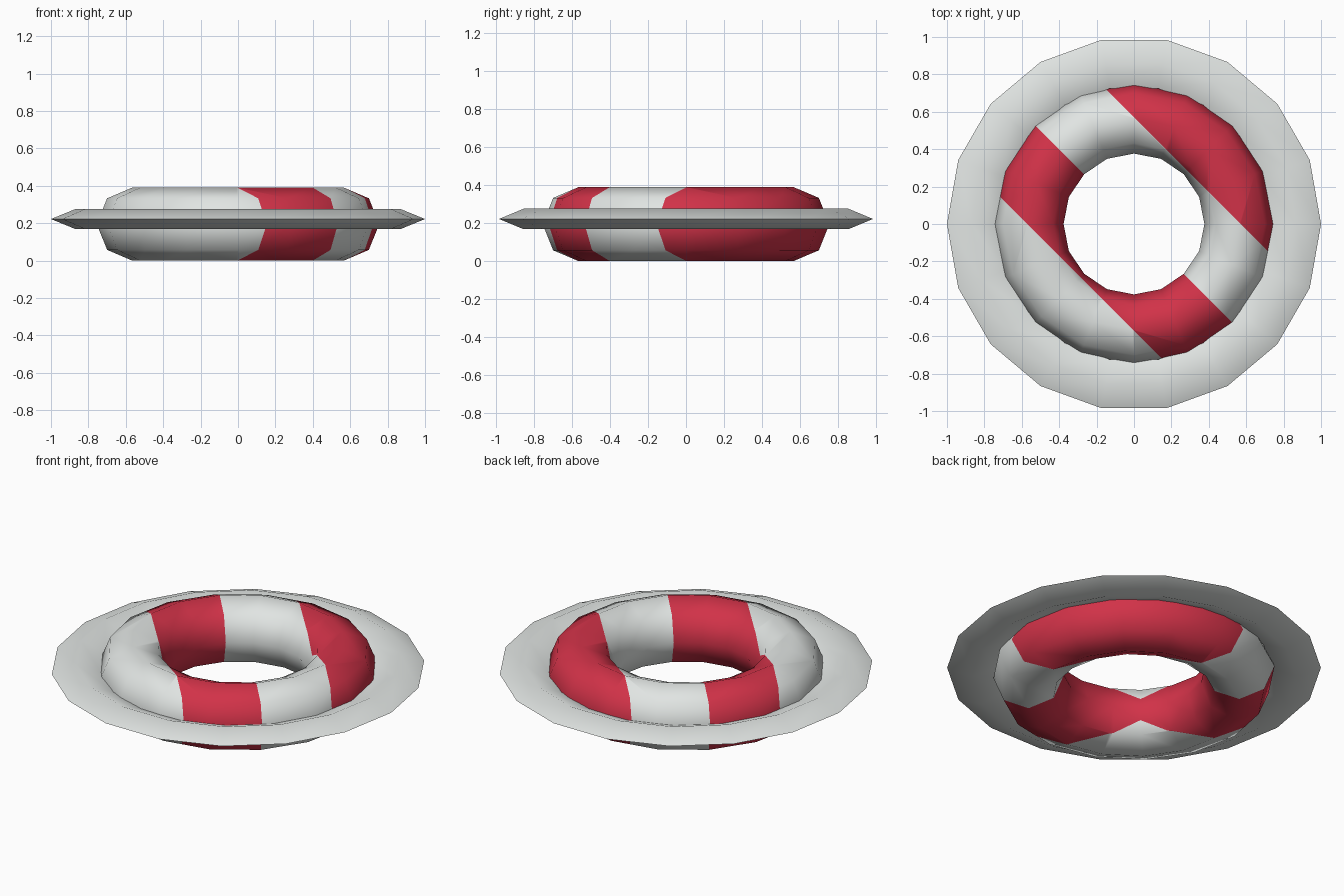
import bpy, bmesh, math
from mathutils import Vector

if "Cube" in bpy.data.objects:
    bpy.data.objects.remove(bpy.data.objects["Cube"])


def material(name, color):
    m = bpy.data.materials.new(name)
    m.diffuse_color = (*color, 1.0)
    m.use_nodes = True
    m.node_tree.nodes["Principled BSDF"].inputs["Base Color"].default_value = m.diffuse_color
    return m


white = material("soft_white", (0.75, 0.78, 0.765))
red = material("red", (0.64, 0.032, 0.065))


def ring(name, major, minor, segs, sides, z, mats, squash=1.0):
    bpy.ops.mesh.primitive_torus_add(major_radius=major, minor_radius=minor,
                                     major_segments=segs, minor_segments=sides,
                                     location=(0, 0, z))
    ob = bpy.context.object
    ob.name = name
    ob.scale.z = squash
    bpy.ops.object.transform_apply(location=True, rotation=False, scale=True)
    for m in mats:
        ob.data.materials.append(m)
    return ob


def smooth(ob):
    bpy.ops.object.select_all(action='DESELECT')
    ob.select_set(True)
    bpy.context.view_layer.objects.active = ob
    bpy.ops.object.shade_smooth_by_angle(angle=math.radians(60))


# Inflated tube
tube = ring("tube", 0.566, 0.195, 16, 8, 0.195, [white, red])
for v in tube.data.vertices:  # keep the tube slightly narrower than tall
    r = math.hypot(v.co.x, v.co.y)
    k = (0.566 + (r - 0.566) * 0.97) / r
    v.co.x *= k
    v.co.y *= k

# Diagonal stripes: cut the tube where x + y crosses each border
BAND = 0.57
bm = bmesh.new()
bm.from_mesh(tube.data)
for d in (-BAND, 0.0, BAND):
    bmesh.ops.bisect_plane(bm, geom=bm.verts[:] + bm.edges[:] + bm.faces[:],
                           dist=1e-5, plane_co=Vector((d / 2, d / 2, 0)),
                           plane_no=Vector((1, 1, 0)).normalized())
for f in bm.faces:
    c = f.calc_center_median()
    s = c.x + c.y
    f.material_index = 1 if s > BAND or -BAND < s < 0 else 0
bm.to_mesh(tube.data)
bm.free()
smooth(tube)

# Flat outer rim with a sharp outer edge
rim = ring("rim", 0.868, 0.132, 18, 4, 0.222, [white], squash=0.41)
smooth(rim)
